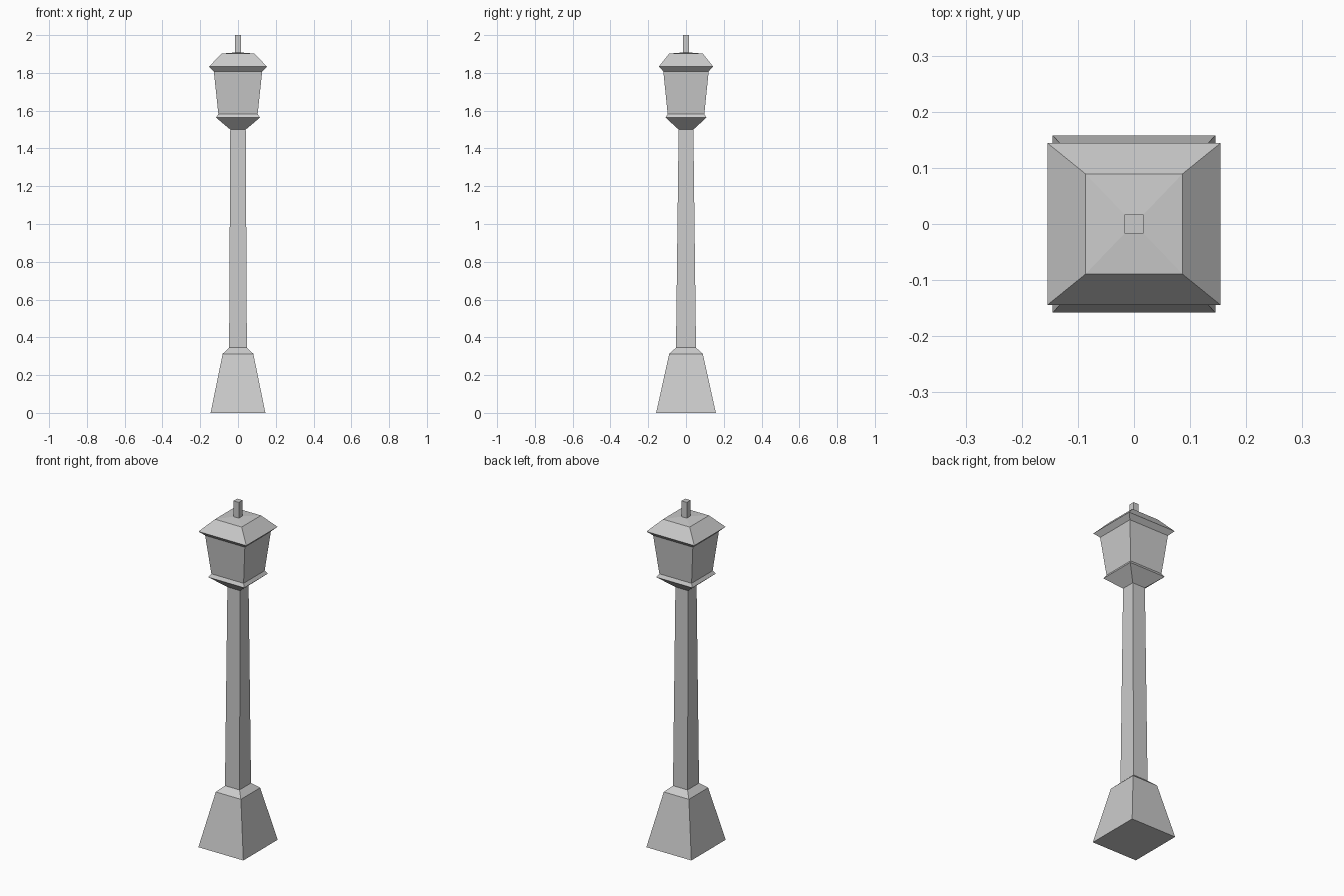
import bpy, bmesh

if "Cube" in bpy.data.objects:
    bpy.data.objects.remove(bpy.data.objects["Cube"])


def square_loft(name, sections):
    """Stack rectangular rings (half x, half y, z) into a closed flat-faced solid."""
    bm = bmesh.new()
    rings = []
    for hx, hy, z in sections:
        rings.append([bm.verts.new((sx * hx, sy * hy, z))
                      for sx, sy in ((-1, -1), (1, -1), (1, 1), (-1, 1))])
    for low, high in zip(rings, rings[1:]):
        for i in range(4):
            j = (i + 1) % 4
            bm.faces.new((low[i], low[j], high[j], high[i]))
    bm.faces.new(rings[0][::-1])
    bm.faces.new(rings[-1])
    mesh = bpy.data.meshes.new(name)
    bm.to_mesh(mesh)
    bm.free()
    obj = bpy.data.objects.new(name, mesh)
    bpy.context.collection.objects.link(obj)
    return obj


# Flared plinth with sloped shoulder
square_loft("base", [(0.145, 0.158, 0), (0.081, 0.089, 0.313), (0.047, 0.053, 0.345)])

# Slightly tapered shaft
square_loft("post", [(0.047, 0.053, 0.345), (0.041, 0.039, 1.5)])

# Flared tray under the lantern
square_loft("lantern_tray", [(0.041, 0.039, 1.5), (0.116, 0.108, 1.563), (0.104, 0.097, 1.582)])

# Lantern body widening upward
square_loft("lantern_body", [(0.104, 0.097, 1.582), (0.128, 0.12, 1.808)])

# Roof: sloped eave underside, hip sides, nearly flat cap
square_loft("roof", [(0.128, 0.12, 1.808), (0.154, 0.144, 1.833),
                     (0.086, 0.089, 1.902), (0.017, 0.017, 1.908)])

# Finial
square_loft("finial", [(0.017, 0.017, 1.908), (0.017, 0.017, 2.0)])
